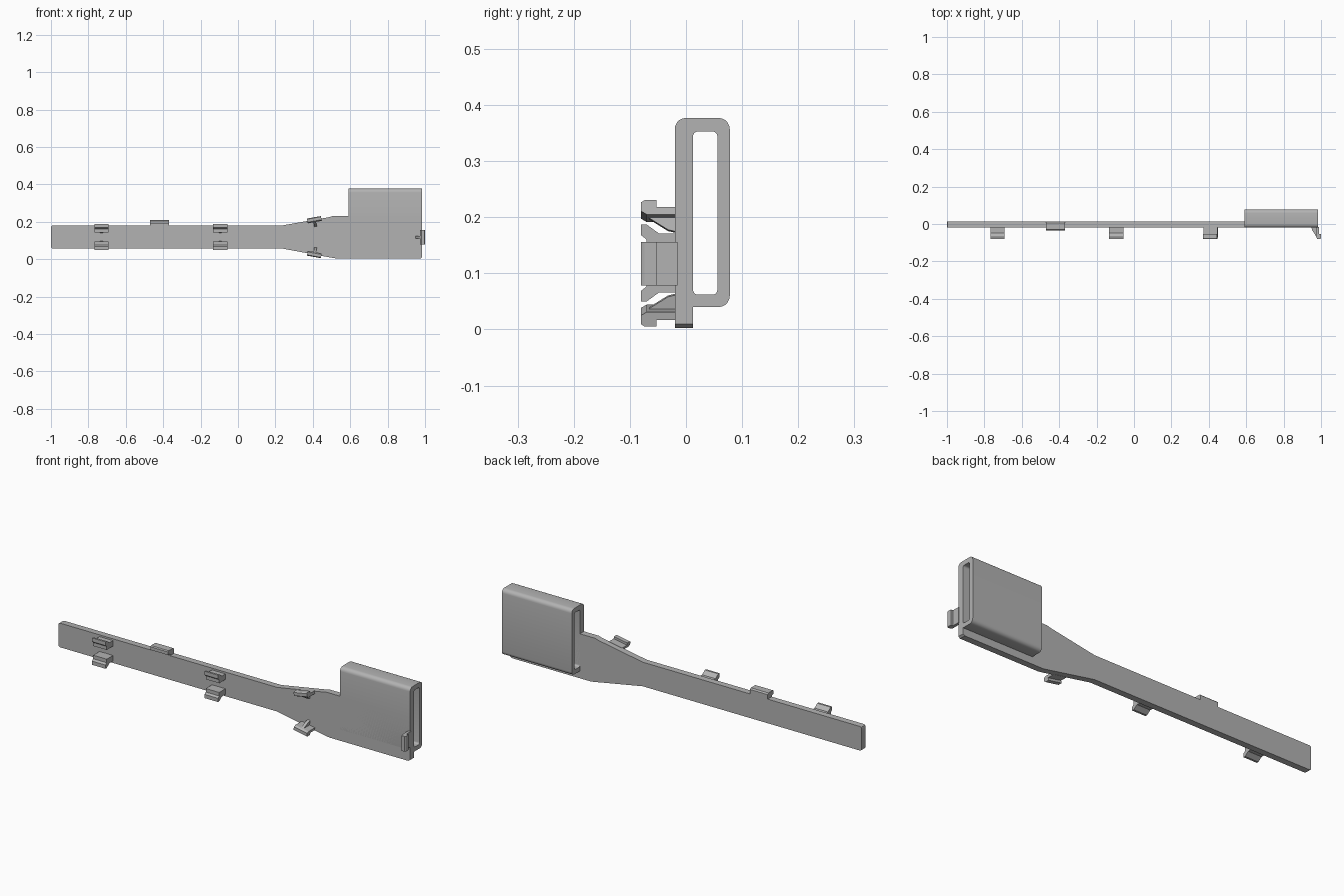
import bpy, bmesh, math
from mathutils import Matrix, Vector

if "Cube" in bpy.data.objects:
    bpy.data.objects.remove(bpy.data.objects["Cube"], do_unlink=True)

grey = bpy.data.materials.new("light_grey")
grey.use_nodes = True
colour = (0.45, 0.45, 0.45, 1)
grey.diffuse_color = colour
grey.node_tree.nodes["Principled BSDF"].inputs["Base Color"].default_value = colour

FRONT, BACK, END = -0.02, 0.0125, 0.985


def finish(name, bm, matrix=None):
    if matrix:
        bm.transform(matrix)
    bmesh.ops.recalc_face_normals(bm, faces=bm.faces[:])
    mesh = bpy.data.meshes.new(name)
    bm.to_mesh(mesh)
    bm.free()
    mesh.materials.append(grey)
    obj = bpy.data.objects.new(name, mesh)
    bpy.context.collection.objects.link(obj)
    bpy.ops.object.select_all(action='DESELECT')
    obj.select_set(True)
    bpy.context.view_layer.objects.active = obj
    bpy.ops.object.shade_smooth_by_angle(angle=math.radians(30))
    return obj


def prism(name, points, vector, matrix=None):
    """Extrude a closed outline of 3D points along a vector."""
    bm = bmesh.new()
    face = bm.faces.new([bm.verts.new(p) for p in points])
    new = bmesh.ops.extrude_face_region(bm, geom=[face])["geom"]
    bmesh.ops.translate(bm, vec=vector, verts=[v for v in new if isinstance(v, bmesh.types.BMVert)])
    return finish(name, bm, matrix)


def rounded(y0, y1, z0, z1, r, steps=5):
    centres = [(y1 - r, z1 - r), (y0 + r, z1 - r), (y0 + r, z0 + r), (y1 - r, z0 + r)]
    pts = []
    for k, (cy, cz) in enumerate(centres):
        for i in range(steps + 1):
            a = (k + i / steps) * math.pi / 2
            pts.append((cy + r * math.cos(a), cz + r * math.sin(a)))
    return pts


# Long flat arm that widens towards the sleeve
arm = [(-1, 0.067), (-0.997, 0.06), (-0.99, 0.057), (0.235, 0.057), (0.51, 0.006),
       (0.53, 0.003), (0.975, 0.003), (END, 0.01), (END, 0.23), (0.505, 0.23),
       (0.49, 0.225), (0.235, 0.18), (-0.99, 0.18), (-0.997, 0.177), (-1, 0.17)]
prism("arm_plate", [(x, FRONT, z) for x, z in arm], (0, BACK - FRONT, 0))

# Open-ended flat sleeve
bm = bmesh.new()
loops = [rounded(FRONT, 0.078, 0.04, 0.377, 0.02), rounded(BACK, 0.056, 0.062, 0.353, 0.009)]
rings = [[bm.verts.new((x, y, z)) for y, z in loop] for loop in loops for x in (0.59, END)]
for a, b in ((0, 1), (2, 3), (0, 2), (1, 3)):
    n = len(rings[a])
    for i in range(n):
        j = (i + 1) % n
        bm.faces.new((rings[a][i], rings[a][j], rings[b][j], rings[b][i]))
finish("sleeve", bm)

# Snap clips: profiles are (distance out from the edge, depth)
WIDE = [(-0.038, -0.015), (-0.009, -0.015), (-0.009, -0.048), (0.007, -0.07),
        (0.007, -0.08), (-0.012, -0.08), (-0.02, -0.07), (-0.038, -0.07)]
SLIM = [(-0.014, -0.015), (0, -0.015), (0, -0.053), (0.012, -0.053),
        (0.012, -0.074), (0.008, -0.08), (-0.008, -0.08), (-0.014, -0.07)]
RIB = [(-0.012, -0.015), (-0.04, -0.015), (-0.036, -0.032), (-0.012, -0.07)]


def clip(name, x, z, out, profile, width):
    """Place a clip on an edge; out is the outward direction in x and z."""
    d = Vector((out[0], 0, out[1])).normalized()
    u = Vector((d.z, 0, -d.x))
    m = Matrix((u, (0, 1, 0), d)).transposed().to_4x4()
    m.translation = (x, 0, z)
    for part, shape, w in (("hook", profile, width), ("rib", RIB, 0.014)):
        prism(f"{name}_{part}", [(-w / 2, y, o) for o, y in shape], (w, 0, 0), m)


for side, sign in (("upper", 1), ("lower", -1)):
    for place, x in (("outer", -0.73), ("middle", -0.095)):
        clip(f"{place}_{side}_clip", x, 0.1185 + sign * 0.0615, (0, sign), WIDE, 0.076)
    clip(f"slanted_{side}_clip", 0.408, 0.118 + sign * 0.094, (-0.18, sign), SLIM, 0.076)
clip("end_clip", 0.988, 0.117, (1, 0), SLIM, 0.078)

# Lip standing on the top edge of the arm
lip = [(BACK, 0.17), (BACK, 0.203), (0.006, 0.209), (-0.03, 0.209), (-0.034, 0.204),
       (-0.034, 0.188), (FRONT, 0.188), (FRONT, 0.17)]
prism("top_lip", [(-0.47, y, z) for y, z in lip], (0.1, 0, 0))
